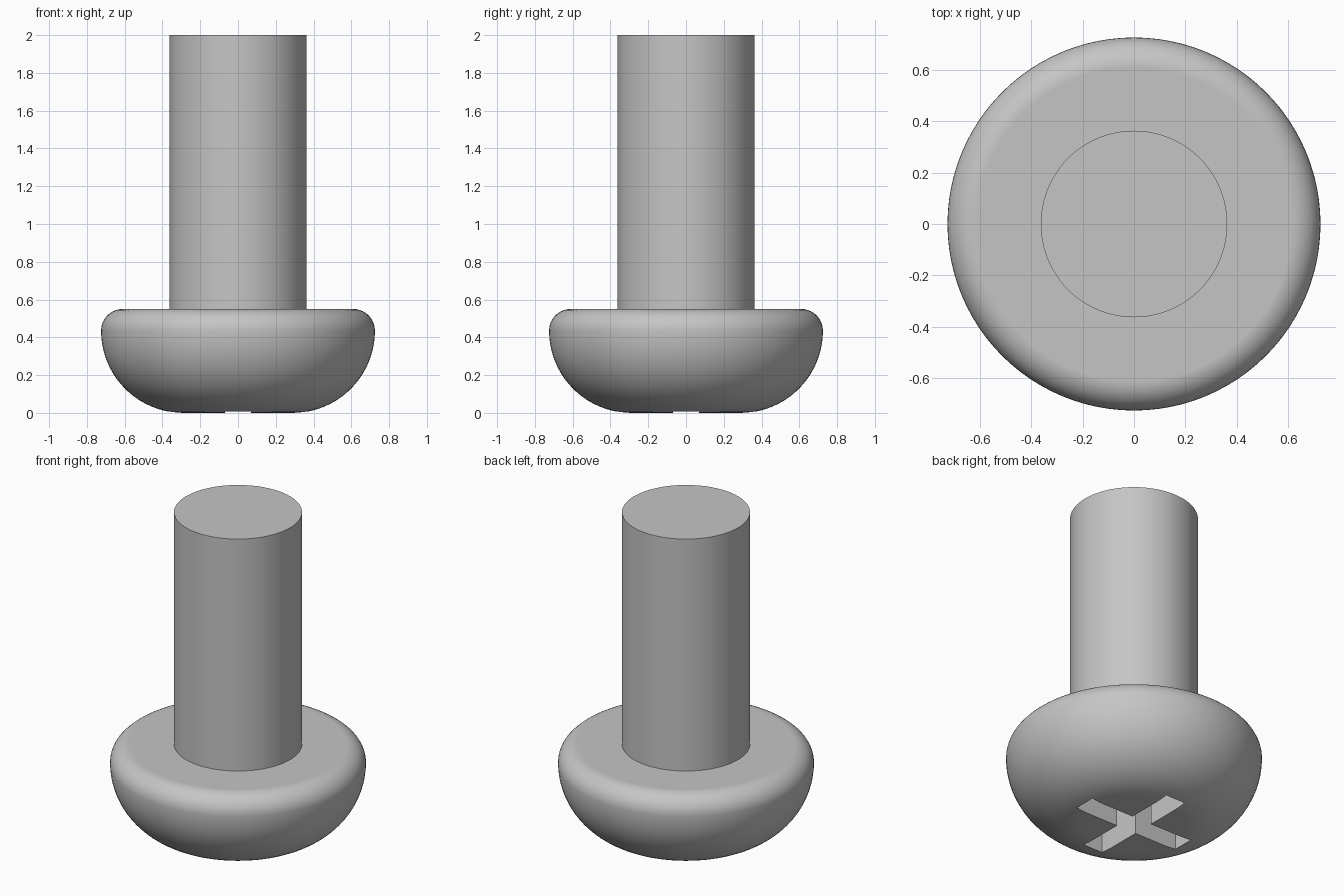
import bpy, bmesh, math

cube = bpy.data.objects.get("Cube")
if cube:
    bpy.data.objects.remove(cube, do_unlink=True)

SEGMENTS = 96
HEAD_R, HEAD_H = 0.725, 0.55
DOME_R, RIM_R = 0.435, 0.115     # lower dome arc and upper rim fillet
SHAFT_R, TOP = 0.3625, 2.0
ARM, HALF, DEPTH = 0.365, 0.068, 0.3   # cross recess

steel = bpy.data.materials.new("light_grey_metal")
colour = (0.56, 0.56, 0.56, 1)
steel.diffuse_color = colour
steel.use_nodes = True
steel.node_tree.nodes["Principled BSDF"].inputs["Base Color"].default_value = colour


def make_object(name, bm):
    bmesh.ops.recalc_face_normals(bm, faces=bm.faces)
    mesh = bpy.data.meshes.new(name)
    bm.to_mesh(mesh)
    bm.free()
    mesh.materials.append(steel)
    obj = bpy.data.objects.new(name, mesh)
    bpy.context.collection.objects.link(obj)
    return obj


def lathe(name, profile):
    """Stack rings from (radius, height) pairs and cap both ends."""
    bm = bmesh.new()
    turn = [2 * math.pi * i / SEGMENTS for i in range(SEGMENTS)]
    rings = [[bm.verts.new((r * math.cos(a), r * math.sin(a), z)) for a in turn]
             for r, z in profile]
    for low, high in zip(rings, rings[1:]):
        for i in range(SEGMENTS):
            j = (i + 1) % SEGMENTS
            bm.faces.new((low[i], low[j], high[j], high[i]))
    bm.faces.new(rings[0][::-1])
    bm.faces.new(rings[-1])
    return make_object(name, bm)


def arc(cx, cz, radius, start, end, steps):
    angles = [math.radians(start + (end - start) * i / steps) for i in range(steps + 1)]
    return [(cx + radius * math.cos(a), cz + radius * math.sin(a)) for a in angles]


def activate(obj):
    bpy.ops.object.select_all(action="DESELECT")
    obj.select_set(True)
    bpy.context.view_layer.objects.active = obj


def smooth(obj):
    activate(obj)
    bpy.ops.object.shade_smooth_by_angle(angle=math.radians(30))
    weighted = obj.modifiers.new("flat_face_normals", "WEIGHTED_NORMAL")
    weighted.keep_sharp = True


# Rounded head: dome below, small fillet at the upper rim
dome = arc(HEAD_R - DOME_R, DOME_R, DOME_R, -90, 0, 20)
rim = arc(HEAD_R - RIM_R, HEAD_H - RIM_R, RIM_R, 0, 90, 10)
head = lathe("head", dome + rim[1:])

# Cross-shaped drive recess, cut into the underside
bm = bmesh.new()
corner = [(ARM, -HALF), (ARM, HALF), (HALF, HALF)]
outline = []
for quarter in range(4):
    for x, y in corner:
        for _ in range(quarter):
            x, y = -y, x
        outline.append(bm.verts.new((x, y, -0.1)))
base = bm.faces.new(outline)
extruded = bmesh.ops.extrude_face_region(bm, geom=[base])["geom"]
bmesh.ops.translate(bm, vec=(0, 0, DEPTH + 0.1),
                    verts=[v for v in extruded if isinstance(v, bmesh.types.BMVert)])
cutter = make_object("recess_cutter", bm)
cutter.hide_render = True

cut = head.modifiers.new("cross_recess", "BOOLEAN")
cut.operation = "DIFFERENCE"
cut.solver = "EXACT"
cut.object = cutter
activate(head)
bpy.ops.object.modifier_apply(modifier=cut.name)
bpy.data.objects.remove(cutter, do_unlink=True)
smooth(head)

# Plain cylindrical shaft
shaft = lathe("shaft", [(SHAFT_R, HEAD_H - 0.02), (SHAFT_R, TOP)])
smooth(shaft)
